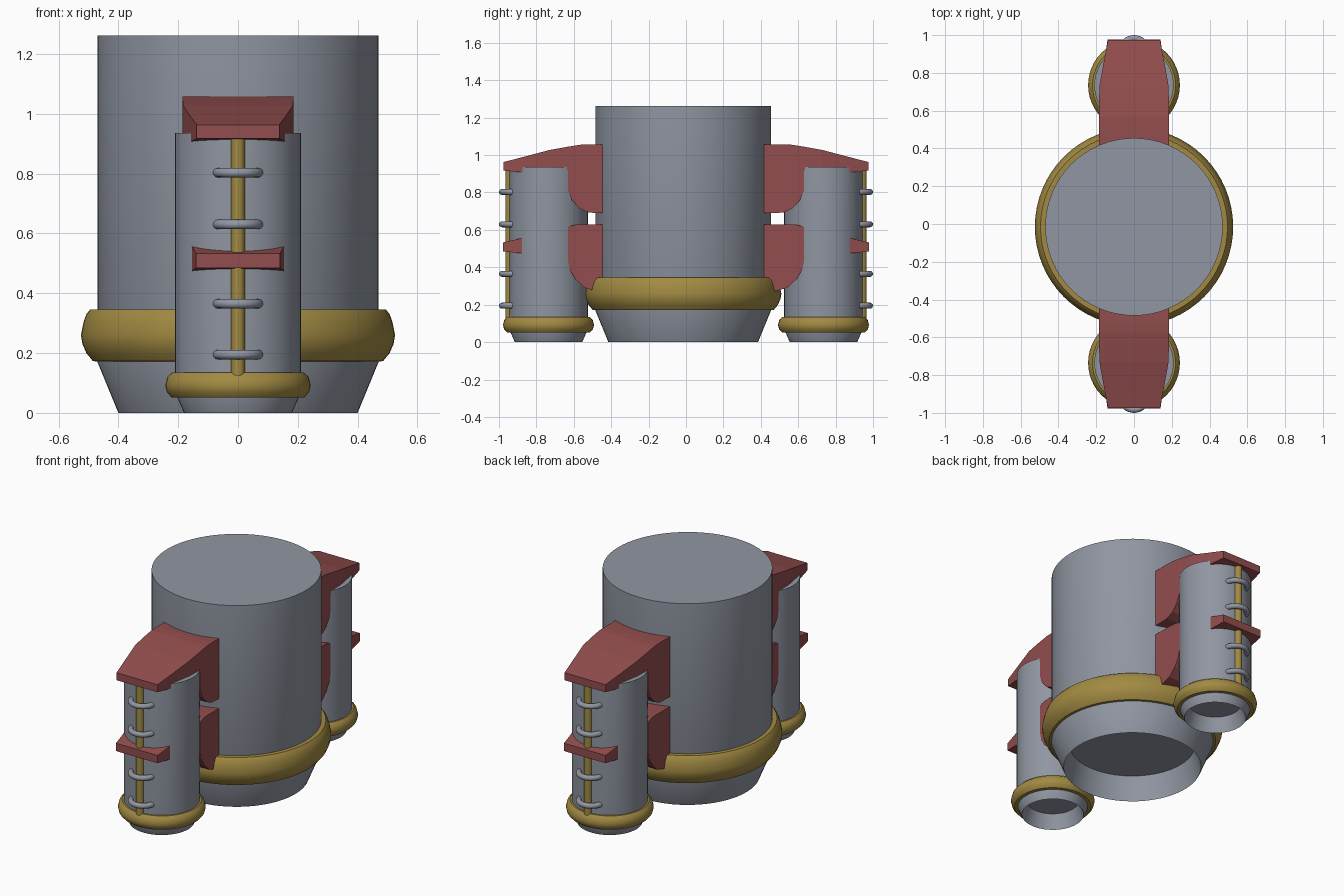
import bpy, bmesh, math
from mathutils import Matrix, Vector

if "Cube" in bpy.data.objects:
    bpy.data.objects.remove(bpy.data.objects["Cube"])


def material(name, rgb):
    m = bpy.data.materials.new(name)
    m.diffuse_color = (*rgb, 1)
    m.use_nodes = True
    m.node_tree.nodes["Principled BSDF"].inputs["Base Color"].default_value = m.diffuse_color
    return m


GREY = material("steel grey", (0.28, 0.305, 0.36))
YELLOW = material("brass yellow", (0.36, 0.255, 0.055))
RED = material("brick red", (0.29, 0.075, 0.075))


def finish(name, bm, mat, smooth=True):
    bmesh.ops.remove_doubles(bm, verts=bm.verts, dist=1e-5)
    bmesh.ops.recalc_face_normals(bm, faces=bm.faces)
    me = bpy.data.meshes.new(name)
    bm.to_mesh(me)
    bm.free()
    me.materials.append(mat)
    if smooth:
        for p in me.polygons:
            p.use_smooth = True
        me.set_sharp_from_angle(angle=math.radians(35))
    ob = bpy.data.objects.new(name, me)
    bpy.context.collection.objects.link(ob)
    return ob


def lathe(name, profile, y, mat, closed=False, z=0, n=64):
    """Spin (radius, height) points about a vertical axis at y."""
    bm = bmesh.new()
    vs = [bm.verts.new((r, 0, h)) for r, h in profile]
    edges = [bm.edges.new(p) for p in zip(vs, vs[1:])]
    if closed:
        edges.append(bm.edges.new((vs[-1], vs[0])))
    bmesh.ops.spin(bm, geom=vs + edges, cent=(0, 0, 0), axis=(0, 0, 1),
                   angle=math.tau, steps=n, use_duplicate=False)
    bmesh.ops.translate(bm, verts=bm.verts, vec=(0, y, z))
    return finish(name, bm, mat)


def loft(name, stations, side, mat):
    """Box sections (y, bottom, top, half width) joined along y."""
    bm = bmesh.new()
    rings = []
    for y, lo, hi, w in stations:
        rings.append([bm.verts.new((x, side * y, z))
                      for x, z in ((-w, lo), (w, lo), (w, hi), (-w, hi))])
    for a, b in zip(rings, rings[1:]):
        for i in range(4):
            j = (i + 1) % 4
            bm.faces.new((a[i], a[j], b[j], b[i]))
    bm.faces.new(rings[0])
    bm.faces.new(rings[-1])
    return finish(name, bm, mat, smooth=False)


# Main tank with tapered, recessed base
CY = -0.015
lathe("main_tank", [(0, .15), (.365, .15), (.40, 0), (.47, .17),
                    (.47, 1.262), (0, 1.262)], CY, GREY)
lathe("main_ring", [(.44, .17), (.485, .173), (.507, .2), (.52, .23), (.525, .26),
                    (.516, .305), (.507, .33), (.495, .345), (.44, .345)],
      CY, YELLOW, closed=True)

TANK_Y = 0.735
for side, label in ((-1, "front"), (1, "back")):
    y = side * TANK_Y
    # Side tank and its ring
    lathe(label + "_side_tank", [(0, .09), (.15, .09), (.18, 0), (.207, .06),
                                 (.21, .1), (.21, .935), (0, .935)], y, GREY, n=48)
    lathe(label + "_side_ring", [(.19, .05), (.222, .052), (.238, .07), (.243, .092),
                                 (.236, .12), (.22, .135), (.19, .135)],
          y, YELLOW, closed=True, n=48)

    # Vertical rail
    bm = bmesh.new()
    bmesh.ops.create_cone(bm, cap_ends=True, segments=16, radius1=.023, radius2=.023,
                          depth=.81, matrix=Matrix.Translation((0, side * .943, .525)))
    finish(label + "_rail", bm, YELLOW)

    # Rungs: rings half sunk in the tank
    circle = [(.069 + .016 * math.cos(a), .016 * math.sin(a))
              for a in (math.tau * k / 12 for k in range(12))]
    for i, z in enumerate((.195, .365, .63, .803)):
        lathe(f"{label}_rung_{i + 1}", circle, side * .915, GREY, closed=True, z=z, n=32)

    # Upper arm with overhanging lip
    loft(label + "_upper_arm", [
        (.40, .69, 1.057, .185), (.52, .692, 1.057, .185), (.57, .715, 1.055, .185),
        (.61, .76, 1.048, .185), (.63, .81, 1.045, .185), (.63, .92, 1.045, .185),
        (.73, .92, 1.027, .183), (.87, .92, .99, .158), (.87, .907, .99, .158),
        (.975, .917, .963, .138)], side, RED)

    # Lower arm and outer clamp
    loft(label + "_lower_arm", [
        (.40, .27, .63, .185), (.47, .27, .63, .185), (.54, .29, .63, .185),
        (.59, .335, .628, .185), (.62, .385, .62, .185), (.63, .43, .615, .185)],
        side, RED)
    loft(label + "_clamp", [(.86, .473, .56, .157), (.978, .485, .533, .14)], side, RED)
